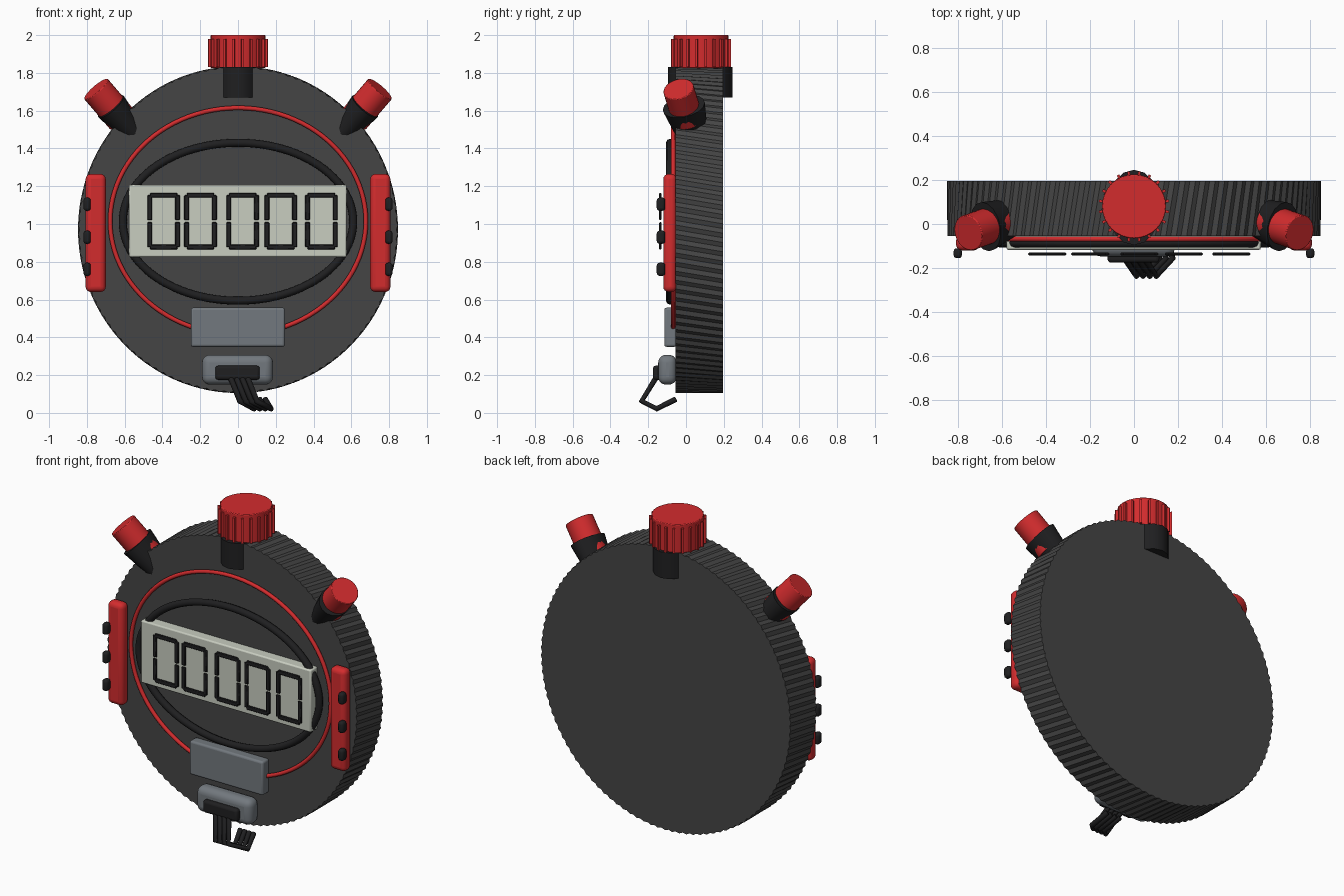
import bpy, bmesh, math
from mathutils import Vector, Matrix

cube = bpy.data.objects.get("Cube")
if cube:
    bpy.data.objects.remove(cube, do_unlink=True)


def material(name, rgb):
    m = bpy.data.materials.new(name)
    m.use_nodes = True
    m.diffuse_color = (*rgb, 1)
    bsdf = m.node_tree.nodes["Principled BSDF"]
    bsdf.inputs["Base Color"].default_value = (*rgb, 1)
    bsdf.inputs["Roughness"].default_value = 0.5
    return m


CASE = material("charcoal case", (0.06, 0.06, 0.06))
BLACK = material("black rubber", (0.014, 0.014, 0.015))
RED = material("red plastic", (0.65, 0.025, 0.027))
GREY = material("slate grey", (0.17, 0.19, 0.21))
SCREEN = material("pale screen", (0.58, 0.61, 0.53))


def finish(name, bm, mat, smooth=True, bevel=0, segments=3):
    bmesh.ops.recalc_face_normals(bm, faces=bm.faces)
    mesh = bpy.data.meshes.new(name)
    bm.to_mesh(mesh)
    bm.free()
    ob = bpy.data.objects.new(name, mesh)
    bpy.context.collection.objects.link(ob)
    mesh.materials.append(mat)
    if bevel:
        mod = ob.modifiers.new("rounded edges", "BEVEL")
        mod.width, mod.segments = bevel, segments
    if smooth:
        bpy.ops.object.select_all(action="DESELECT")
        ob.select_set(True)
        bpy.context.view_layer.objects.active = ob
        bpy.ops.object.shade_smooth_by_angle(angle=math.radians(40))
    return ob


def add_box(bm, x, y, z, turn=Matrix()):
    """Add a box spanning the x, y and z ranges."""
    spans = (x, y, z)
    centre = Vector([(a + b) / 2 for a, b in spans])
    size = [b - a for a, b in spans]
    bmesh.ops.create_cube(bm, size=1, matrix=turn @ Matrix.Translation(centre) @ Matrix.Diagonal((*size, 1)))


def box(name, x, y, z, mat, bevel=0.01, segments=3):
    bm = bmesh.new()
    add_box(bm, x, y, z)
    return finish(name, bm, mat, bevel=bevel, segments=segments)


def barrel(name, start, end, r1, r2, mat, wide=1, bevel=0, sides=32):
    """Round part between two points; wide stretches it front to back."""
    a, b = Vector(start), Vector(end)
    axis = (b - a).normalized()
    across = axis.cross(Vector((0, 1, 0))).normalized()
    depth = axis.cross(across)
    frame = Matrix((across, depth, axis)).transposed().to_4x4()
    bm = bmesh.new()
    bmesh.ops.create_cone(bm, cap_ends=True, segments=sides, radius1=r1, radius2=r2, depth=(b - a).length,
                          matrix=Matrix.Translation((a + b) / 2) @ frame @ Matrix.Diagonal((1, wide, 1, 1)))
    return finish(name, bm, mat, bevel=bevel, segments=2)


def tube(name, paths, radius, mat, closed=False):
    curve = bpy.data.curves.new(name, "CURVE")
    curve.dimensions = "3D"
    curve.bevel_depth, curve.bevel_resolution = radius, 2
    curve.use_fill_caps = True
    for path in paths:
        spline = curve.splines.new("POLY")
        spline.points.add(len(path) - 1)
        for point, co in zip(spline.points, path):
            point.co = (*co, 1)
        spline.use_cyclic_u = closed
        spline.use_smooth = True
    curve.materials.append(mat)
    ob = bpy.data.objects.new(name, curve)
    bpy.context.collection.objects.link(ob)


def oval(name, z, rx, rz, y, radius, mat):
    n = 96
    path = [(rx * math.cos(i * math.tau / n), y, z + rz * math.sin(i * math.tau / n)) for i in range(n)]
    tube(name, [path], radius, mat, closed=True)


# Round case with slanted grip ridges around the rim
bm = bmesh.new()
count, rings = 220, []
for y, twist in ((-0.055, 0), (0.195, -0.05)):
    ring = []
    for i in range(count):
        t = i * math.tau / count + twist
        r = 1 if i % 2 else 0.99
        ring.append(bm.verts.new((0.847 * r * math.cos(t), y, 0.97 + 0.865 * r * math.sin(t))))
    rings.append(ring)
front, back = rings
for i in range(count):
    j = (i + 1) % count
    bm.faces.new((front[i], front[j], back[j], back[i]))
bm.faces.new(front)
bm.faces.new(back)
finish("case", bm, CASE, smooth=False)

# Crown on its collar
barrel("crown_collar", (0, 0.075, 1.67), (0, 0.075, 1.83), 0.122, 0.122, BLACK, wide=1.4, sides=16)
barrel("crown", (0, 0.08, 1.825), (0, 0.08, 2), 0.145, 0.145, RED, bevel=0.004)
bm = bmesh.new()
for i in range(20):
    turn = Matrix.Translation((0, 0.08, 0)) @ Matrix.Rotation((i + 0.5) * math.tau / 20, 4, "Z")
    add_box(bm, (0.135, 0.16), (-0.006, 0.006), (1.83, 1.98), turn)
finish("crown_ribs", bm, RED, smooth=False)

# Angled push buttons and side grips, mirrored left and right
for side, label in ((1, "left"), (-1, "right")):
    root = Vector((side * 0.555, 0.03, 1.485))
    tip = Vector((side * 0.752, -0.04, 1.715))
    neck = root.lerp(tip, 0.6)
    barrel(label + "_button_sleeve", root, neck, 0.066, 0.088, BLACK, wide=1.3, sides=16)
    barrel(label + "_button", root.lerp(tip, 0.3), tip, 0.082, 0.082, RED, bevel=0.004)
    box(label + "_grip", sorted((side * 0.7, side * 0.807)), (-0.12, -0.05), (0.64, 1.265), RED, 0.028, 4)
    for n, z in enumerate((0.76, 0.93, 1.105)):
        box(f"{label}_grip_bump_{n + 1}", sorted((side * 0.78, side * 0.818)), (-0.155, -0.11),
            (z - 0.035, z + 0.035), BLACK, 0.015)

# Trim rings around the dial
oval("red_ring", 1.015, 0.677, 0.6, -0.068, 0.012, RED)
oval("black_ring", 1.012, 0.61, 0.418, -0.085, 0.021, BLACK)

# Screen with segmented digits
box("screen", (-0.578, 0.575), (-0.117, -0.045), (0.825, 1.207), SCREEN, 0.008, 2)
low, mid, high, w = 0.865, 1.015, 1.165, 0.026
layer = (-0.142, -0.13)
bm = bmesh.new()
for x in (-0.48, -0.285, -0.062, 0.14, 0.355):
    right = x + 0.173
    for z in (low, high - w):
        add_box(bm, (x + 0.014, right - 0.014), layer, (z, z + w))
    for sx in (x, right - w):
        add_box(bm, (sx, sx + w), layer, (low + 0.012, mid - 0.005))
        add_box(bm, (sx, sx + w), layer, (mid + 0.005, high - 0.012))
finish("digits", bm, BLACK, bevel=0.004, segments=1)
for n, x in enumerate((-0.295, 0.125)):
    for m, z in enumerate((0.935, 1.1)):
        barrel(f"colon_dot_{n + 1}_{m + 1}", (x, -0.148, z), (x, -0.125, z), 0.014, 0.014, BLACK, sides=12)

# Lower plate and cord mount
box("lower_plate", (-0.25, 0.248), (-0.115, -0.05), (0.35, 0.557), GREY, 0.012)
box("cord_mount", (-0.19, 0.185), (-0.147, -0.05), (0.15, 0.307), GREY, 0.04, 5)
box("cord_clip", (-0.12, 0.115), (-0.175, -0.13), (0.175, 0.25), BLACK, 0.015)

# Four folded cords
tube("cords", [[(-0.045 + o, -0.15, 0.2), (0.01 + o, -0.235, 0.062), (0.085 + o, -0.155, 0.022),
                (0.055 + o, -0.055, 0.072)] for o in (0, 0.03, 0.06, 0.09)], 0.015, BLACK)
